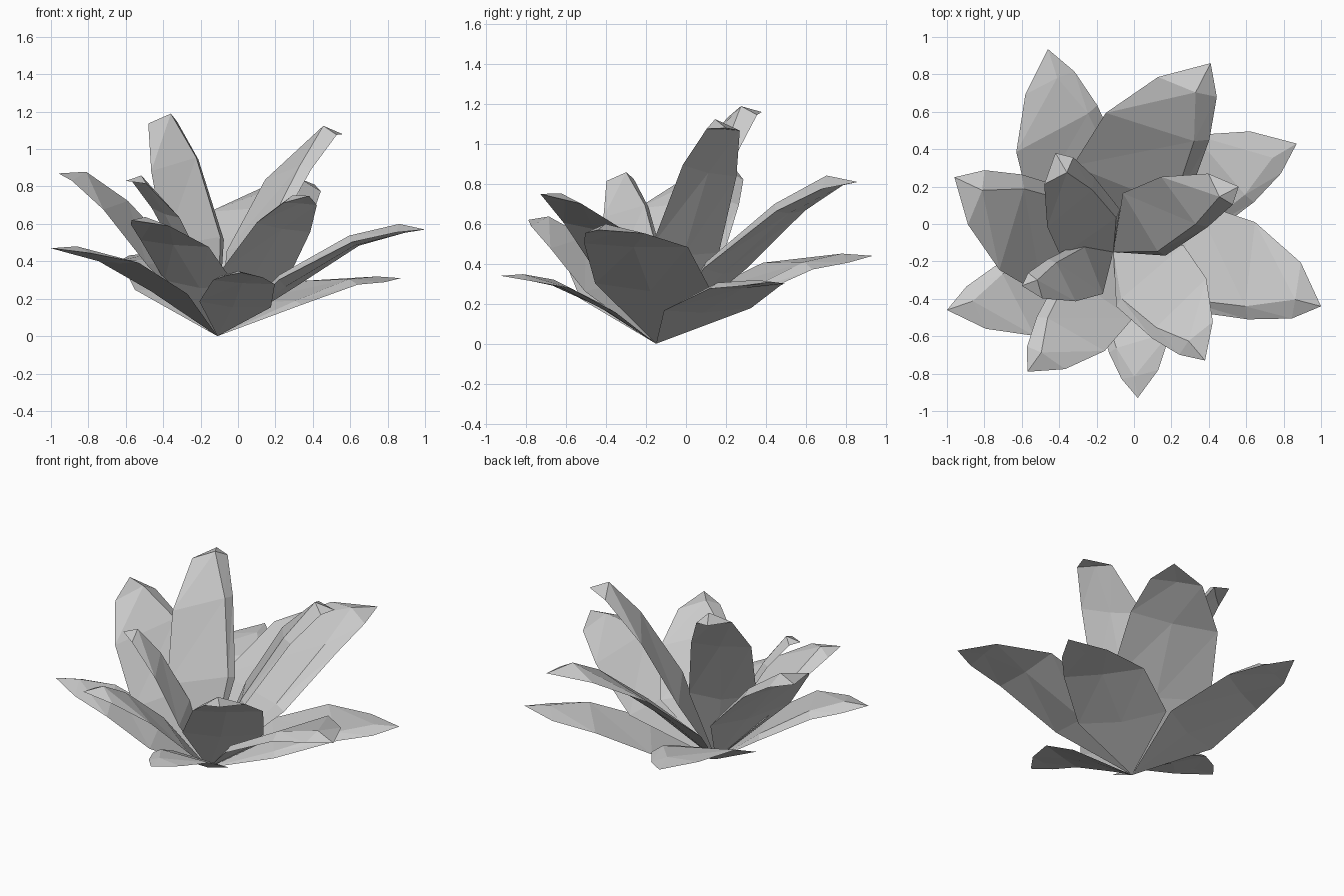
import bpy, math
from mathutils import Vector

if "Cube" in bpy.data.objects:
    bpy.data.objects.remove(bpy.data.objects["Cube"])

BASE = Vector((-0.11, -0.15, 0.0))

# whorl: (stretch along, width), leaf tips
WHORLS = {
    "lower": ((1.0, 1.0),
              [(0.87, 0.43, 0.31), (-0.46, 0.935, 0.44), (-1.0, -0.46, 0.47), (0.02, -0.93, 0.34)]),
    "middle": ((1.035, 1.0),
               [(1.0, -0.44, 0.57), (0.41, 0.86, 0.81), (-0.96, 0.25, 0.87), (-0.57, -0.79, 0.62),
                (0.38, -0.73, 0.75)]),
    "inner": ((1.11, 0.67),
              [(0.56, 0.20, 1.08), (-0.42, 0.38, 1.16), (-0.60, -0.33, 0.83)]),
}

# Leaf cross-sections for unit length: (along, sideways, height) of
# wide edge, fold line, narrow edge and underside keel
SECTIONS = [
    [(0.33, 0.29, 0.072), (0.37, -0.12, 0.095), (0.37, -0.165, 0.072), (0.33, 0.05, 0.06)],
    [(0.63, 0.27, 0.10), (0.69, -0.08, 0.113), (0.70, -0.13, 0.077), (0.66, 0.06, 0.083)],
    [(0.85, 0.155, 0.052), (0.88, 0.0, 0.08), (0.87, -0.08, 0.04), (0.86, 0.04, 0.05)],
]


def leaf(name, tip, shape):
    stretch, width = shape
    axis = Vector(tip) - BASE
    length = axis.length
    u = axis.normalized()
    s = Vector((0, 0, 1)).cross(u).normalized()
    n = u.cross(s)
    # steeper leaves arch and curl more
    pitch = math.degrees(math.asin(u.z))
    arch = min(1.0, 0.38 + pitch / 42)
    curl = min(1.15, pitch / 30)
    # the whole plant leans slightly, so each leaf rolls a little
    az = math.atan2(u.y, u.x)
    roll = 0.07 * (math.sin(az - math.radians(10)) + 0.3)
    verts = [BASE.copy()]
    for r, sec in enumerate(SECTIONS):
        for a, w, h in sec:
            w *= width
            h *= curl if r == 2 else arch
            verts.append(BASE + length * (a * stretch * u + w * s + (h + roll * w) * n))
    verts.append(Vector(tip))
    last = len(verts) - 1
    faces = []
    for j in range(4):
        k = (j + 1) % 4
        faces.append((0, 1 + j, 1 + k))
        for r in range(len(SECTIONS) - 1):
            p, q = 1 + 4 * r, 5 + 4 * r
            faces.append((p + j, q + j, q + k))
            faces.append((p + j, q + k, p + k))
        e = last - 4
        faces.append((e + j, last, e + k))
    me = bpy.data.meshes.new(name)
    me.from_pydata(verts, [], faces)
    me.update()
    ob = bpy.data.objects.new(name, me)
    bpy.context.collection.objects.link(ob)


# Build every whorl of leaves
for whorl, (shape, tips) in WHORLS.items():
    for i, tip in enumerate(tips, 1):
        leaf(f"{whorl}_leaf_{i}", tip, shape)
